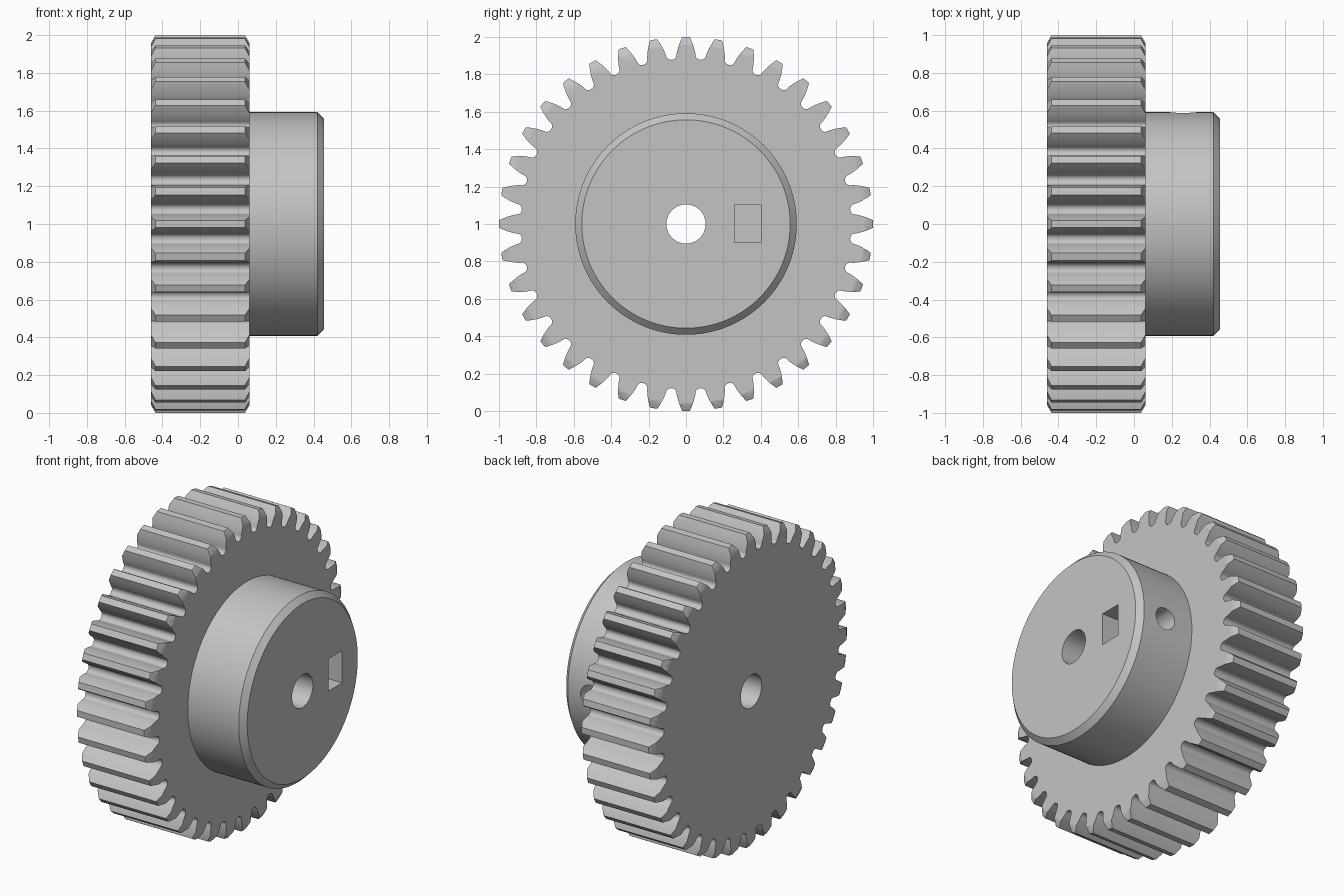
import bpy
import bmesh
from math import pi, sin, cos, tan, acos, radians

cube = bpy.data.objects.get("Cube")
if cube:
    bpy.data.objects.remove(cube, do_unlink=True)

CENTRE_Z = 1.0
TEETH = 36
TIP = 1.0
MODULE = 2 * TIP / (TEETH + 2)
PITCH = MODULE * TEETH / 2
ROOT = TIP - 2.25 * MODULE
BACK, FACE, END = -0.46, 0.06, 0.455     # stations along the axle

metal = bpy.data.materials.new("plain grey")
metal.use_nodes = True
grey = (0.55, 0.55, 0.55, 1)
metal.diffuse_color = grey
metal.node_tree.nodes["Principled BSDF"].inputs["Base Color"].default_value = grey


def loft(name, rings):
    """Skin a row of equal rings and cap both ends."""
    bm = bmesh.new()
    loops = [[bm.verts.new(p) for p in ring] for ring in rings]
    n = len(loops[0])
    for a, b in zip(loops, loops[1:]):
        for i in range(n):
            j = (i + 1) % n
            bm.faces.new((a[i], a[j], b[j], b[i]))
    bm.faces.new(loops[0])
    bm.faces.new(loops[-1])
    bmesh.ops.recalc_face_normals(bm, faces=bm.faces)
    mesh = bpy.data.meshes.new(name)
    bm.to_mesh(mesh)
    bm.free()
    mesh.materials.append(metal)
    obj = bpy.data.objects.new(name, mesh)
    bpy.context.collection.objects.link(obj)
    return obj


def turned(name, profile, sides):
    """Round part about the x axle from (x, radius) pairs."""
    return loft(name, [[(x, r * sin(2 * pi * i / sides), CENTRE_Z + r * cos(2 * pi * i / sides))
                        for i in range(sides)] for x, r in profile])


def combine(target, tool, operation):
    mod = target.modifiers.new(operation, 'BOOLEAN')
    mod.operation = operation
    mod.solver = 'EXACT'
    mod.object = tool
    bpy.context.view_layer.objects.active = target
    bpy.ops.object.modifier_apply(modifier=mod.name)
    bpy.data.objects.remove(tool, do_unlink=True)


# Involute tooth: (radius, half angle) from valley to tip
pressure = radians(20)
base = PITCH * cos(pressure)


def half_angle(r):
    a = acos(min(1, base / r))
    return pi / (2 * TEETH) + tan(pressure) - pressure - tan(a) + a


start = ROOT + 0.028
valley = pi / TEETH - 0.004
flank = []
for k in range(5):
    t = k / 5 * pi / 2
    flank.append((start - (start - ROOT) * cos(t),
                  valley - (valley - half_angle(start)) * sin(t)))
for k in range(7):
    r = start + (TIP - start) * k / 6
    flank.append((r, half_angle(r)))
tooth = [(r, -a) for r, a in flank] + [(TIP, 0)] + [(r, a) for r, a in reversed(flank)]
outline = [(r * sin(a + 2 * pi * i / TEETH), CENTRE_Z + r * cos(a + 2 * pi * i / TEETH))
           for i in range(TEETH) for r, a in tooth]

# Toothed wheel, with tooth ends trimmed by a bevelled blank
gear = loft("spur_gear", [[(x, y, z) for y, z in outline] for x in (BACK, FACE)])
trim = 0.04
blank = turned("bevel_blank", [(BACK - 0.023, TIP - 2 * trim), (BACK + 0.046, TIP + trim),
                               (FACE - 0.046, TIP + trim), (FACE + 0.023, TIP - 2 * trim)], 144)
combine(gear, blank, 'INTERSECT')

# Hub with a bevelled end
hub = turned("hub", [(FACE - 0.1, 0.592), (END - 0.035, 0.592), (END, 0.557)], 128)
combine(gear, hub, 'UNION')

# Axle bore
combine(gear, turned("bore_cutter", [(-1, 0.105), (1, 0.105)], 48), 'DIFFERENCE')

# Nut pocket in the hub end
pocket = loft("pocket_cutter", [[(x, 0.26, 0.9), (x, 0.4, 0.9), (x, 0.4, 1.105), (x, 0.26, 1.105)]
                                for x in (0.15, 0.6)])
combine(gear, pocket, 'DIFFERENCE')

# Set screw hole from the hub side into the bore
screw = loft("screw_cutter", [[(0.26 + 0.07 * cos(2 * pi * i / 32), y,
                                CENTRE_Z + 0.07 * sin(2 * pi * i / 32)) for i in range(32)]
                              for y in (0.03, 0.8)])
combine(gear, screw, 'DIFFERENCE')

bpy.ops.object.select_all(action='DESELECT')
gear.select_set(True)
bpy.context.view_layer.objects.active = gear
bpy.ops.object.shade_smooth_by_angle(angle=radians(30))
